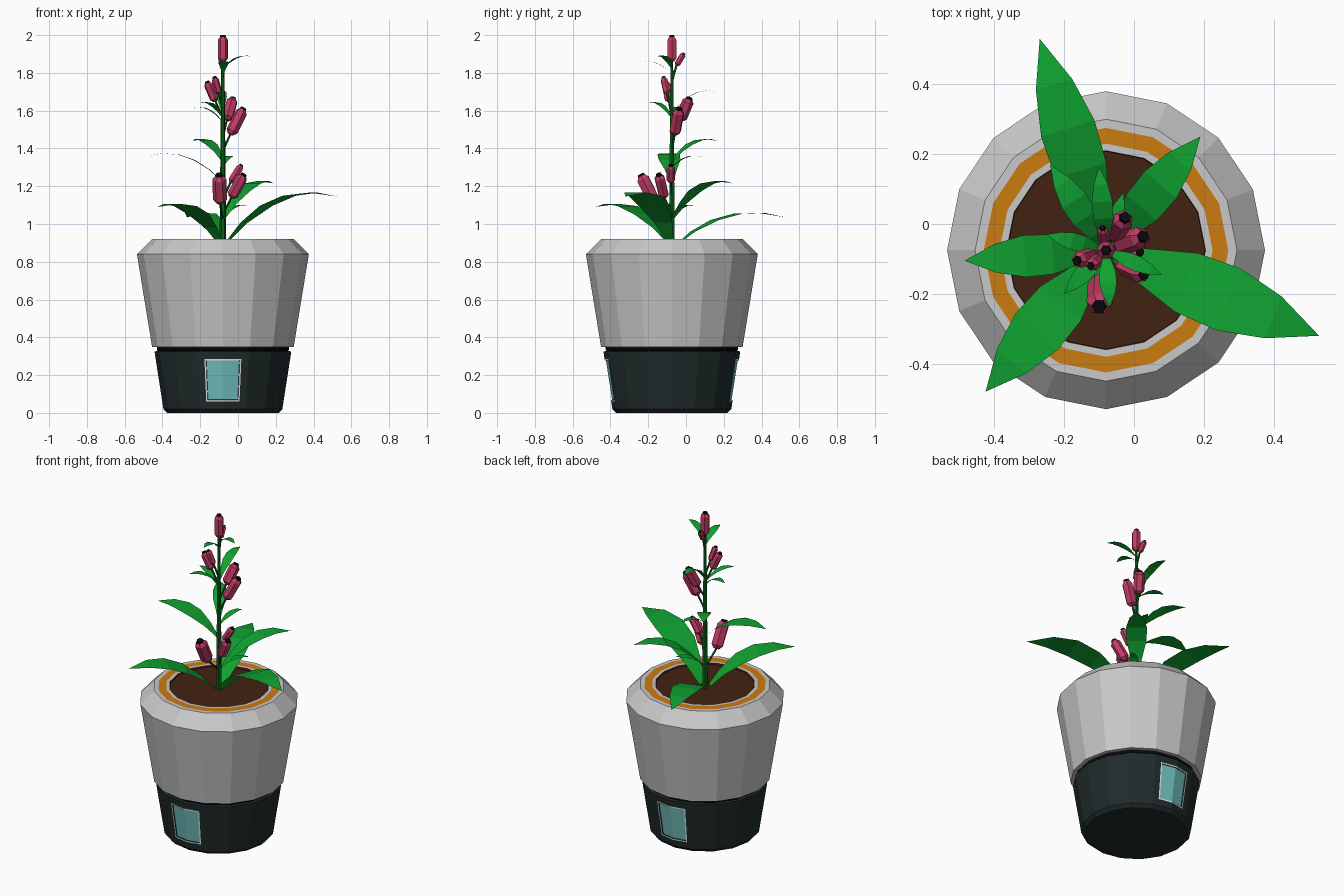
import bpy, bmesh
from math import sin, cos, pi, radians
from mathutils import Vector, Matrix

if "Cube" in bpy.data.objects:
    bpy.data.objects.remove(bpy.data.objects["Cube"])


def material(name, r, g, b):
    m = bpy.data.materials.new(name)
    m.use_nodes = True
    m.diffuse_color = (r, g, b, 1)
    m.node_tree.nodes["Principled BSDF"].inputs["Base Color"].default_value = (r, g, b, 1)
    return m


GREY = material("light grey", .58, .58, .58)
ORANGE = material("orange", .6, .2, .005)
SOIL = material("soil brown", .055, .016, .006)
CHARCOAL = material("charcoal", .014, .024, .024)
BLACK = material("black", .004, .003, .004)
WHITE = material("white", .8, .8, .8)
TEAL = material("teal glass", .17, .53, .53)
LEAF = material("leaf green", .005, .36, .03)
STEM = material("stem green", .003, .12, .01)
PINK = material("flower pink", .55, .045, .13)

CX, CY = -.08, -.075
POT = Matrix.Translation((CX, CY, 0))


def finish(bm, name, mats):
    me = bpy.data.meshes.new(name)
    bm.to_mesh(me)
    bm.free()
    for m in mats:
        me.materials.append(m)
    ob = bpy.data.objects.new(name, me)
    bpy.context.collection.objects.link(ob)
    return ob


def lathe(bm, profile, slots, matrix, sides=16, extra=()):
    """Spin (radius, height) points; extra angles add points on the flat sides."""
    step = 360 / sides
    angles = sorted([i * step for i in range(sides)] + list(extra))
    rings = []
    for r, z in profile:
        ring = []
        for a in angles:
            off = a % step - step / 2
            rr = r * cos(radians(step / 2)) / cos(radians(off))
            p = Vector((rr * cos(radians(a)), rr * sin(radians(a)), z))
            ring.append(bm.verts.new(matrix @ p))
        rings.append(ring)
    n = len(angles)
    for k, (lo, hi) in enumerate(zip(rings, rings[1:])):
        for i in range(n):
            j = (i + 1) % n
            f = bm.faces.new((lo[i], lo[j], hi[j], hi[i]))
            f.material_index = slots[k]
    bm.faces.new(rings[0][::-1]).material_index = slots[0]
    bm.faces.new(rings[-1]).material_index = slots[-1]


def aim(a, b):
    """Matrix placing the z axis along a to b."""
    return Matrix.Translation(a) @ (b - a).to_track_quat('Z', 'Y').to_matrix().to_4x4()


# Upper pot with bevelled rim, orange ring and soil
bm = bmesh.new()
lathe(bm, [(.345, .35), (.375, .35), (.455, .84), (.375, .92), (.35, .92),
           (.305, .92), (.285, .92), (.283, .91)], [0, 0, 0, 0, 1, 0, 2], POT)
finish(bm, "pot", [GREY, ORANGE, SOIL])

# Base with recessed windows at front and back
bm = bmesh.new()
W = 16.2
lathe(bm, [(.295, 0), (.315, .02), (.321, .06), (.356, .285), (.362, .325),
           (.345, .328), (.35, .335), (.35, .35)], [0, 0, 0, 0, 0, 1, 1], POT,
      extra=(90 - W, 90 + W, 270 - W, 270 + W))
bm.normal_update()
panes = [f for f in bm.faces
         if abs(f.calc_center_median().z - .172) < .02
         and all(abs(v.co.x - CX) < .105 for v in f.verts)]
border = bmesh.ops.inset_region(bm, faces=panes, thickness=.008, depth=0, use_even_offset=True)
for f in border["faces"]:
    f.material_index = 2
bmesh.ops.inset_region(bm, faces=panes, thickness=.001, depth=-.006, use_even_offset=True)
for f in panes:
    f.material_index = 3
finish(bm, "base", [CHARCOAL, BLACK, WHITE, TEAL])

# Stem
bm = bmesh.new()
lathe(bm, [(.018, .88), (.014, 1.3), (.008, 1.88)], [0, 0], POT, sides=6)
finish(bm, "stem", [STEM])

# Flowers: base point, tip point, radius
flowers = [
    ((-.08, -.075, 1.86), (-.08, -.075, 2.0), .027),
    ((-.085, -.05, 1.84), (-.09, -.01, 1.905), .017),
    ((-.12, -.09, 1.65), (-.165, -.105, 1.755), .024),
    ((-.10, -.10, 1.69), (-.125, -.12, 1.78), .019),
    ((-.06, -.03, 1.55), (-.025, .02, 1.67), .031),
    ((-.04, -.06, 1.475), (.03, -.035, 1.615), .032),
    ((-.095, -.165, 1.11), (-.10, -.24, 1.265), .037),
    ((-.035, -.115, 1.14), (.032, -.145, 1.265), .03),
    ((-.04, -.08, 1.22), (.02, -.08, 1.315), .022),
]
for n, (a, b, r) in enumerate(flowers):
    a, b = Vector(a), Vector(b)
    L = (b - a).length
    bm = bmesh.new()
    lathe(bm, [(r * .5, 0), (r, L * .12), (r, L * .82), (r * .6, L * .93), (r * .5, L)],
          [0, 0, 0, 1], aim(a, b), sides=6)
    root = Vector((CX, CY, a.z - .09))
    lathe(bm, [(.006, 0), (.006, (a - root).length)], [2], aim(root, a), sides=5)
    finish(bm, f"flower_{n + 1}", [PINK, BLACK, STEM])

# Leaves: tip point, root height, full width
leaves = [
    ((.53, -.32, 1.145), .88, .19),
    ((-.27, .53, 1.035), .87, .16),
    ((.19, .25, 1.215), 1.02, .12),
    ((-.485, -.105, 1.36), 1.22, .12),
    ((-.425, -.48, 1.09), .88, .16),
    ((-.24, .17, 1.44), 1.33, .08),
    ((-.25, -.03, 1.615), 1.54, .05),
    ((-.10, .165, 1.70), 1.58, .06),
    ((.05, .04, 1.095), 1.03, .05),
    ((-.03, .09, 1.355), 1.30, .045),
    ((.08, -.145, 1.885), 1.82, .045),
    ((-.07, -.24, 1.855), 1.79, .05),
    ((-.20, -.20, 1.64), 1.56, .05),
]
SHAPE = (.12, .55, .95, 1, .68, 0)
for n, (tip, z0, width) in enumerate(leaves):
    tip, root = Vector(tip), Vector((CX, CY, z0))
    flat = (tip - root) * Vector((1, 1, 0))
    side = Vector((-flat.y, flat.x, 0)).normalized()
    ctrl = root + flat * .45
    ctrl.z = tip.z + flat.length * .15
    bm = bmesh.new()
    prev = None
    for i, s in enumerate(SHAPE):
        t = i / (len(SHAPE) - 1)
        p = root * (1 - t) ** 2 + ctrl * 2 * t * (1 - t) + tip * t * t
        offsets = (-.5, .5) if s else (0,)
        row = [bm.verts.new(p + side * width * s * o) for o in offsets]
        if prev:
            bm.faces.new([prev[0]] + row[:1] + row[1:] + [prev[1]]).normal_flip()
        prev = row
    bm.normal_update()
    for f in bm.faces:
        if f.normal.z < 0:
            f.normal_flip()
    finish(bm, f"leaf_{n + 1}", [LEAF])
